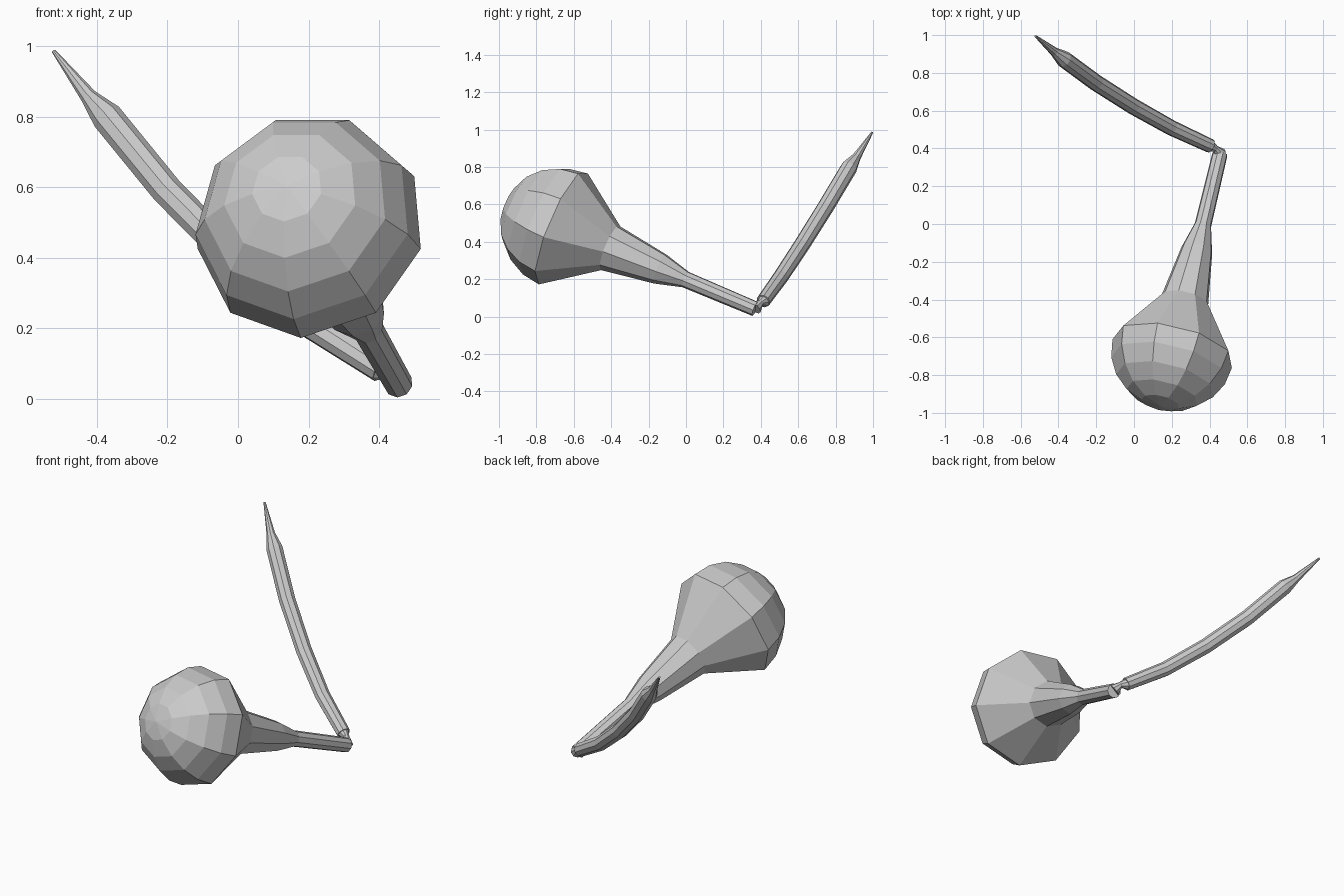
import bpy, bmesh, math
from mathutils import Vector

if "Cube" in bpy.data.objects:
    bpy.data.objects.remove(bpy.data.objects["Cube"])

SIDES = 9


def loft(name, pts, radii):
    """Nine-sided faceted tube through pts; flat edge on top, capped ends."""
    pts = [Vector(p) for p in pts]
    bm = bmesh.new()
    rings = []
    for i, (p, r) in enumerate(zip(pts, radii)):
        a = (p - pts[max(i - 1, 0)]).normalized()
        b = (pts[min(i + 1, len(pts) - 1)] - p).normalized()
        t = (a + b).normalized()
        side = t.cross(Vector((0, 0, 1))).normalized()
        up = side.cross(t)
        ring = []
        for k in range(SIDES):
            ang = -math.pi / 2 + 2 * math.pi * k / SIDES
            ring.append(bm.verts.new(p + r * (math.cos(ang) * side + math.sin(ang) * up)))
        rings.append(ring)
    for lo, hi in zip(rings, rings[1:]):
        for k in range(SIDES):
            n = (k + 1) % SIDES
            bm.faces.new((lo[k], lo[n], hi[n], hi[k]))
    bm.faces.new(rings[0][::-1])
    bm.faces.new(rings[-1])
    bmesh.ops.recalc_face_normals(bm, faces=bm.faces)
    me = bpy.data.meshes.new(name)
    bm.to_mesh(me)
    bm.free()
    ob = bpy.data.objects.new(name, me)
    bpy.context.collection.objects.link(ob)
    return ob


# Bulb head with stem: straight axis, flared neck, then a hemispherical dome
stem_end = Vector((0.455, 0.37, 0.042))
head = Vector((0.207, -0.665, 0.478))
length = (head - stem_end).length
axis = (head - stem_end).normalized()
R = 0.33
profile = [(0, 0.041), (0.36 * length, 0.045), (0.49 * length, 0.085),
           (0.75 * length, 0.13)]
profile += [(length + R * math.sin(math.radians(a)), R * math.cos(math.radians(a)))
            for a in (0, 18, 36, 54, 72, 89)]
loft("bulb_and_stem", [stem_end + axis * s for s, _ in profile], [r for _, r in profile])

# Pinched joint between stem and blade
loft("joint", [(0.455, 0.37, 0.045), (0.432, 0.398, 0.075), (0.40, 0.415, 0.085)],
     [0.036, 0.018, 0.034])

# Curved blade, narrowing to a needle tip
loft("blade",
     [(0.405, 0.413, 0.083), (0.2, 0.508, 0.215), (0, 0.62, 0.385), (-0.2, 0.747, 0.588),
      (-0.37, 0.872, 0.797), (-0.422, 0.912, 0.855), (-0.522, 0.995, 0.985)],
     [0.038, 0.042, 0.044, 0.045, 0.045, 0.024, 0.006])
